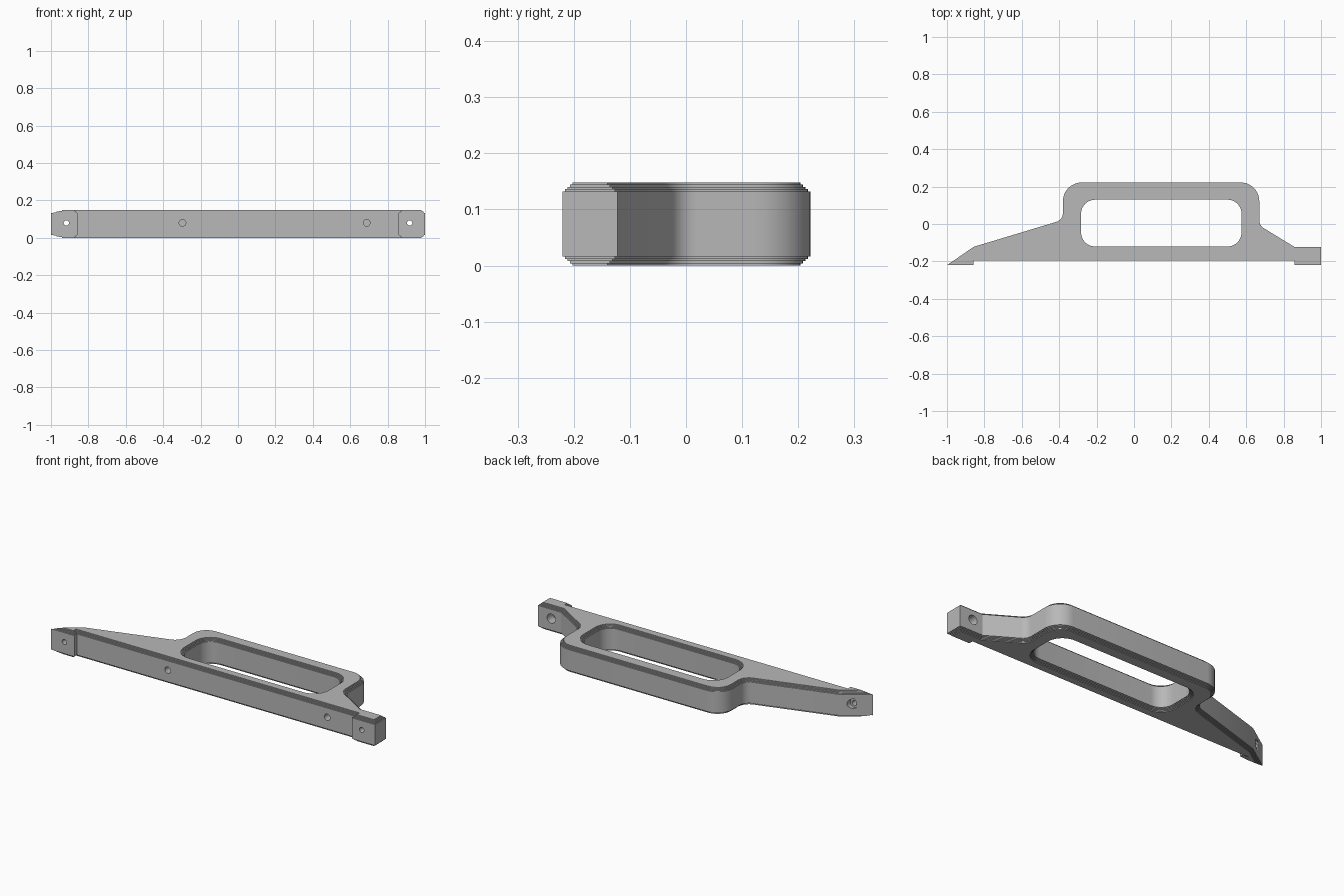
import bpy, bmesh, math
from mathutils import Vector

if "Cube" in bpy.data.objects:
    bpy.data.objects.remove(bpy.data.objects["Cube"])

H = 0.148            # overall height
STEPS, RISE, RUN = 5, 0.004, 0.0045   # stepped edge relief

metal = bpy.data.materials.new("grey")
metal.diffuse_color = (0.48, 0.48, 0.48, 1)
metal.use_nodes = True
metal.node_tree.nodes["Principled BSDF"].inputs["Base Color"].default_value = metal.diffuse_color


def rounded(corners, seg=10):
    """Outline from (x, y, radius) corners, each filleted by its radius."""
    out = []
    for i, (x, y, r) in enumerate(corners):
        p = Vector((x, y))
        if r == 0:
            out.append(p)
            continue
        a = (Vector(corners[i - 1][:2]) - p).normalized()
        b = (Vector(corners[(i + 1) % len(corners)][:2]) - p).normalized()
        half = a.angle(b) / 2
        centre = p + (a + b).normalized() * (r / math.sin(half))
        start = p + a * (r / math.tan(half)) - centre
        end = p + b * (r / math.tan(half)) - centre
        sweep = start.angle(end)
        for k in range(seg + 1):
            t = k / seg
            out.append(centre + (start * math.sin((1 - t) * sweep)
                                 + end * math.sin(t * sweep)) / math.sin(sweep))
    return out


def inset(pts, d):
    """Mitred inward offset of a counter-clockwise outline."""
    out = []
    for i, p in enumerate(pts):
        e1 = (p - pts[i - 1]).normalized()
        e2 = (pts[(i + 1) % len(pts)] - p).normalized()
        n1, n2 = Vector((-e1.y, e1.x)), Vector((-e2.y, e2.x))
        out.append(p + (n1 + n2) * (d / (1 + n1.dot(n2))))
    return out


def stack(name, pts, layers):
    """Closed solid from the outline repeated at (inset, z) layers."""
    bm = bmesh.new()
    rings = [[bm.verts.new((p.x, p.y, z)) for p in inset(pts, d)] for d, z in layers]
    n = len(pts)
    for lo, hi in zip(rings, rings[1:]):
        for i in range(n):
            j = (i + 1) % n
            bm.faces.new((lo[i], lo[j], hi[j], hi[i]))
    bm.faces.new(rings[0][::-1])
    bm.faces.new(rings[-1])
    bmesh.ops.recalc_face_normals(bm, faces=bm.faces)
    me = bpy.data.meshes.new(name)
    bm.to_mesh(me)
    bm.free()
    ob = bpy.data.objects.new(name, me)
    me.materials.append(metal)
    bpy.context.collection.objects.link(ob)
    return ob


def hole(name, x, y0, y1, r):
    """Round cutter along y."""
    bpy.ops.mesh.primitive_cylinder_add(vertices=32, radius=r, depth=y1 - y0,
                                        location=(x, (y0 + y1) / 2, 0.08),
                                        rotation=(math.pi / 2, 0, 0))
    ob = bpy.context.object
    ob.name = name
    ob.data.materials.append(metal)
    return ob


# Stepped edges, mirrored top to bottom
upper = []
for k in range(STEPS):
    z = H - (STEPS - k) * RISE
    upper += [(k * RUN, z), (k * RUN, z + RISE)]
upper = upper[1:]
layers = [(d, H - z) for d, z in reversed(upper)] + upper

# Handle body with mounting feet
body = stack("handle_body", rounded([
    (-1, -0.22, 0), (-0.857, -0.22, 0), (-0.857, -0.196, 0),
    (0.857, -0.196, 0), (0.857, -0.22, 0), (1, -0.22, 0),
    (1, -0.122, 0), (0.857, -0.122, 0), (0.67, -0.008, 0.05),
    (0.67, 0.222, 0.1), (-0.38, 0.222, 0.1), (-0.38, 0.022, 0.05),
    (-0.857, -0.122, 0)]), layers)

# Finger opening, flaring outward at top and bottom
opening = stack("opening_cutter", rounded([
    (-0.283, -0.12, 0.075), (0.575, -0.12, 0.075),
    (0.575, 0.13, 0.075), (-0.283, 0.13, 0.075)]),
    [(-RUN * (STEPS - 1), -0.05)] + [(-d, z) for d, z in layers[1:-1]]
    + [(-RUN * (STEPS - 1), H + 0.05)])

cutters = [opening]
# Screw holes through the feet, wider at the back
for side in (-1, 1):
    cutters.append(hole("screw_cutter", side * 0.918, -0.3, 0.0, 0.014))
    cutters.append(hole("counterbore_cutter", side * 0.918, -0.175, -0.05, 0.026))
# Blind holes in the front face
for x in (-0.297, 0.688):
    cutters.append(hole("blind_hole_cutter", x, -0.3, -0.115, 0.018))

for c in cutters:
    c.hide_render = True
    mod = body.modifiers.new(c.name, 'BOOLEAN')
    mod.operation, mod.solver, mod.object = 'DIFFERENCE', 'EXACT', c
    bpy.ops.object.select_all(action='DESELECT')
    body.select_set(True)
    bpy.context.view_layer.objects.active = body
    bpy.ops.object.modifier_apply(modifier=mod.name)
for c in cutters:
    bpy.data.objects.remove(c)

bpy.ops.object.shade_smooth_by_angle(angle=math.radians(30))
